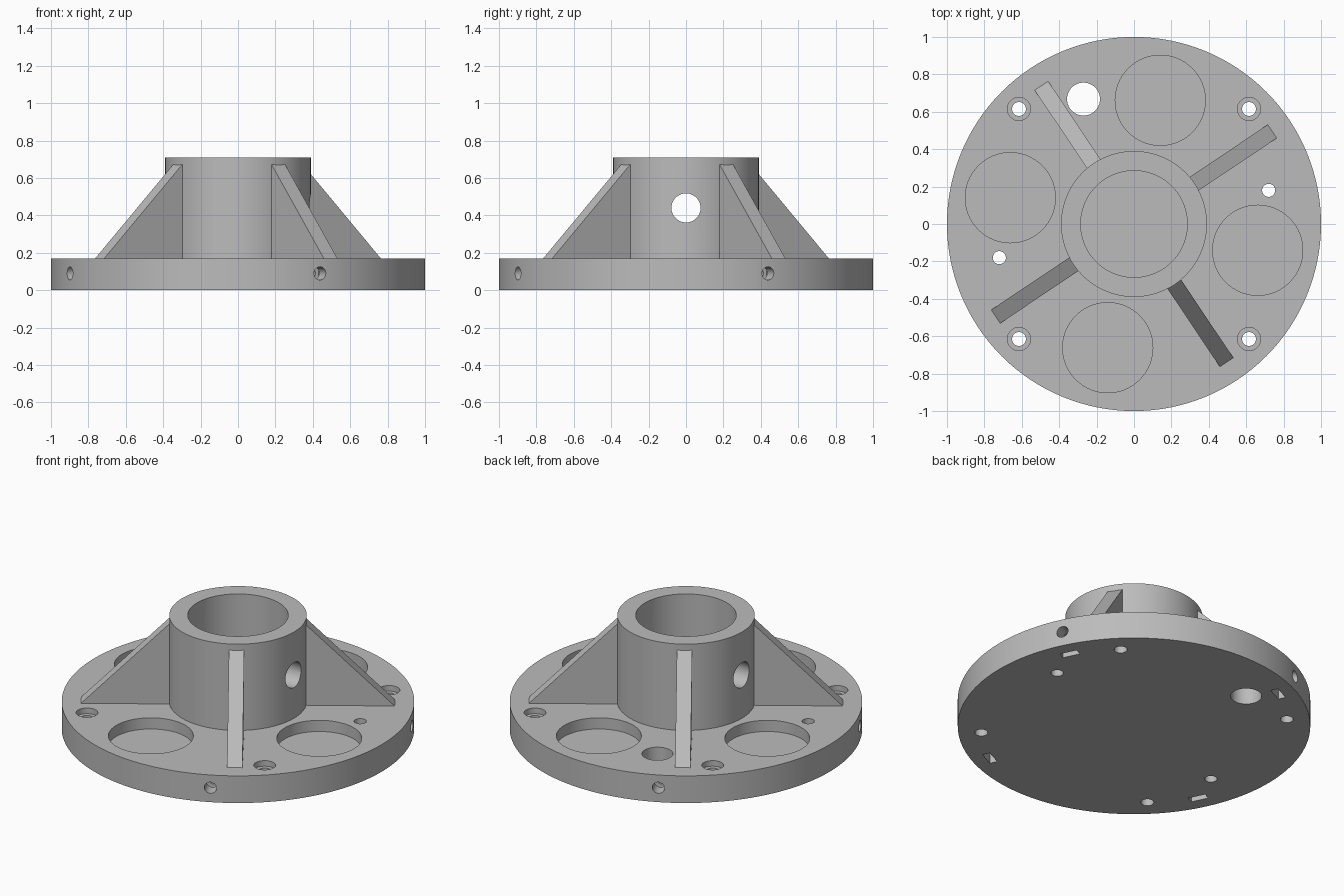
import bpy, bmesh
from math import radians, cos, sin
from mathutils import Matrix, Vector

if "Cube" in bpy.data.objects:
    bpy.data.objects.remove(bpy.data.objects["Cube"], do_unlink=True)

grey = bpy.data.materials.new("plain grey")
grey.use_nodes = True
grey.diffuse_color = (0.5, 0.5, 0.5, 1)
grey.node_tree.nodes["Principled BSDF"].inputs["Base Color"].default_value = (0.5, 0.5, 0.5, 1)

BASE_TOP, HUB_TOP, FLOOR = 0.17, 0.71, 0.10
HUB_R, BORE_R = 0.39, 0.285


def add_object(name, bm):
    bmesh.ops.recalc_face_normals(bm, faces=bm.faces)
    mesh = bpy.data.meshes.new(name)
    bm.to_mesh(mesh)
    bm.free()
    mesh.materials.append(grey)
    obj = bpy.data.objects.new(name, mesh)
    bpy.context.collection.objects.link(obj)
    return obj


def cylinder(name, x, y, r, z0, z1, segments=48):
    bm = bmesh.new()
    bmesh.ops.create_cone(bm, cap_ends=True, segments=segments, radius1=r, radius2=r,
                          depth=z1 - z0, matrix=Matrix.Translation((x, y, (z0 + z1) / 2)))
    return add_object(name, bm)


def radial_cylinder(name, angle, r, start, end, z):
    bm = bmesh.new()
    place = (Matrix.Rotation(angle, 4, 'Z') @ Matrix.Translation(((start + end) / 2, 0, z))
             @ Matrix.Rotation(radians(90), 4, 'Y'))
    bmesh.ops.create_cone(bm, cap_ends=True, segments=32, radius1=r, radius2=r,
                          depth=end - start, matrix=place)
    return add_object(name, bm)


def radial_box(name, angle, radius, size, z):
    bm = bmesh.new()
    place = (Matrix.Rotation(angle, 4, 'Z') @ Matrix.Translation((radius, 0, z))
             @ Matrix.Diagonal((*size, 1)))
    bmesh.ops.create_cube(bm, size=1, matrix=place)
    return add_object(name, bm)


def cut(target, cutter):
    cutter.hide_render = True
    mod = target.modifiers.new("cut", 'BOOLEAN')
    mod.operation, mod.solver, mod.object = 'DIFFERENCE', 'EXACT', cutter
    bpy.context.view_layer.objects.active = target
    bpy.ops.object.modifier_apply(modifier=mod.name)
    bpy.data.objects.remove(cutter, do_unlink=True)


def smooth(obj):
    bpy.ops.object.select_all(action='DESELECT')
    obj.select_set(True)
    bpy.context.view_layer.objects.active = obj
    bpy.ops.object.shade_smooth_by_angle(angle=radians(30))


# Round base plate with the floor of the socket
base = cylinder("base_plate", 0, 0, 1, 0, BASE_TOP, 128)
cut(base, cylinder("socket_cutter", 0, 0, BORE_R, FLOOR, 1, 96))

# Four round pockets
for i in range(4):
    a = radians(78 + 90 * i)
    cut(base, cylinder("pocket_cutter", 0.676 * cos(a), 0.676 * sin(a), 0.241, FLOOR, 1, 64))

# Counterbored screw holes
for x in (-0.615, 0.615):
    for y in (-0.615, 0.615):
        cut(base, cylinder("screw_cutter", x, y, 0.037, -1, 1))
        cut(base, cylinder("counterbore_cutter", x, y, 0.062, BASE_TOP - 0.035, 1))

# Cable hole and two pin holes
cut(base, cylinder("cable_cutter", -0.27, 0.668, 0.088, -1, 1))
for side in (-1, 1):
    cut(base, cylinder("pin_cutter", side * 0.72, side * 0.18, 0.035, -1, 1))

# Rim screw holes meeting nut slots open underneath
for i in range(4):
    a = radians(26 + 90 * i)
    cut(base, radial_cylinder("rim_cutter", a, 0.035, 0.82, 1.1, 0.09))
    cut(base, radial_box("slot_cutter", a, 0.895, (0.045, 0.105, 0.28), 0))
smooth(base)

# Hollow hub with a cross hole
hub = cylinder("hub", 0, 0, HUB_R, BASE_TOP, HUB_TOP, 96)
cut(hub, cylinder("bore_cutter", 0, 0, BORE_R, 0, 1, 96))
cut(hub, radial_cylinder("cross_cutter", 0, 0.078, -1, 1, 0.44))
smooth(hub)

# Triangular ribs around the hub
for i in range(4):
    bm = bmesh.new()
    profile = [(0.36, BASE_TOP), (0.89, BASE_TOP), (HUB_R - 0.005, 0.675), (0.36, 0.675)]
    face = bm.faces.new([bm.verts.new((r, -0.0435, z)) for r, z in profile])
    side = bmesh.ops.extrude_face_region(bm, geom=[face])["geom"]
    bmesh.ops.translate(bm, vec=Vector((0, 0.087, 0)),
                        verts=[v for v in side if isinstance(v, bmesh.types.BMVert)])
    bmesh.ops.rotate(bm, verts=bm.verts, cent=(0, 0, 0),
                     matrix=Matrix.Rotation(radians(33.8 + 90 * i), 3, 'Z'))
    add_object(f"rib_{i + 1}", bm)
